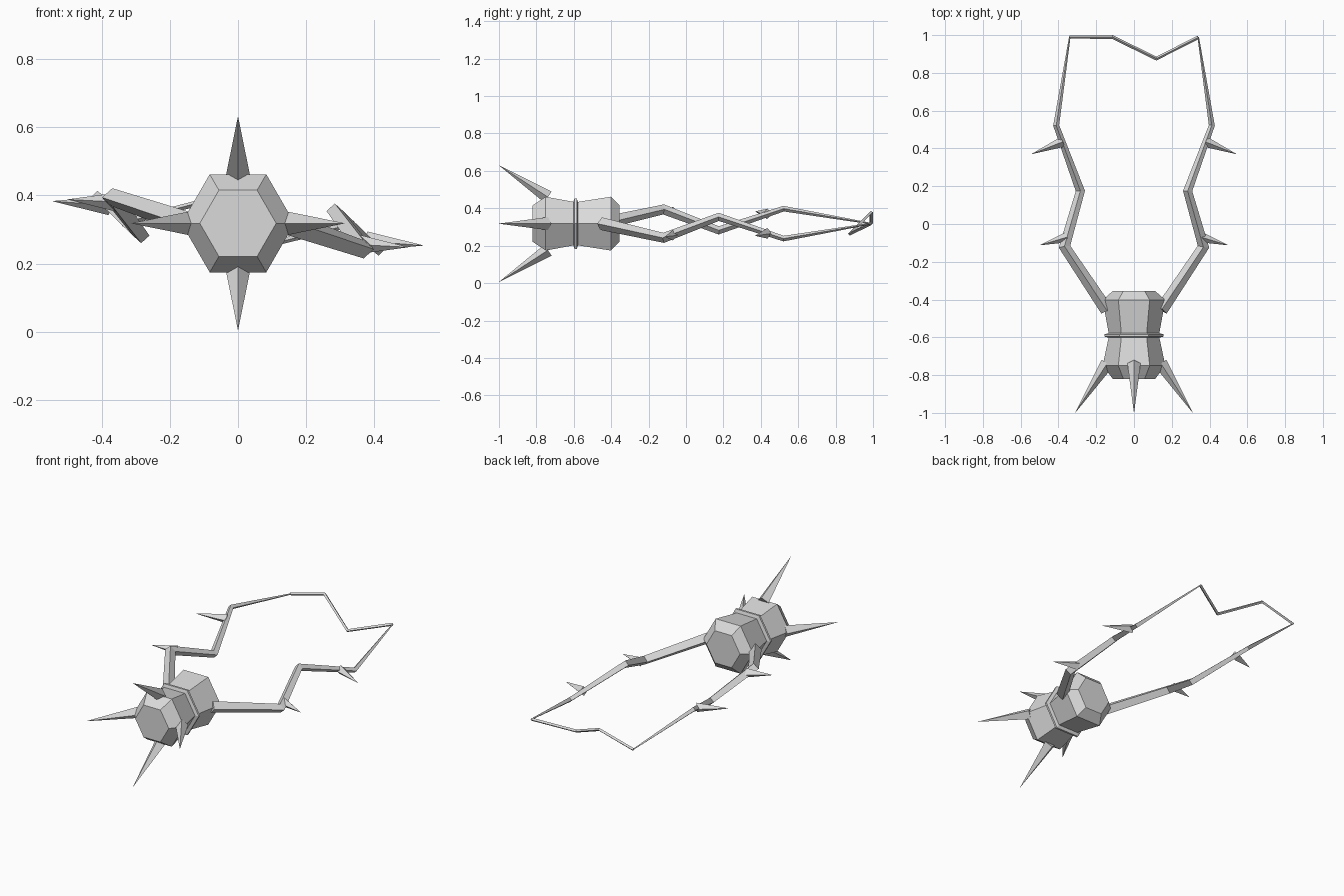
import bpy, bmesh, math
from mathutils import Vector

if "Cube" in bpy.data.objects:
    bpy.data.objects.remove(bpy.data.objects["Cube"])

CZ = 0.318  # height of the body axis

grey = bpy.data.materials.new("plain grey")
grey.diffuse_color = (0.7, 0.7, 0.7, 1)
grey.use_nodes = True
grey.node_tree.nodes["Principled BSDF"].inputs["Base Color"].default_value = grey.diffuse_color


def loft(name, rings, cap=True):
    """Skin a list of equal-length point rings into a flat-shaded object."""
    bm = bmesh.new()
    rows = [[bm.verts.new(p) for p in r] for r in rings]
    n = len(rows[0])
    for a, b in zip(rows, rows[1:]):
        for i in range(n):
            j = (i + 1) % n
            bm.faces.new((a[i], a[j], b[j], b[i]))
    if cap:
        bm.faces.new(rows[0])
        bm.faces.new(rows[-1])
    bmesh.ops.recalc_face_normals(bm, faces=bm.faces)
    me = bpy.data.meshes.new(name)
    bm.to_mesh(me)
    bm.free()
    me.materials.append(grey)
    ob = bpy.data.objects.new(name, me)
    bpy.context.collection.objects.link(ob)
    return ob


def hex_lathe(name, profile):
    """Six-sided turning around the y axis; profile = (y, radius)."""
    ang = [math.radians(60 * i) for i in range(6)]
    loft(name, [[(r * math.cos(a), y, CZ + r * math.sin(a)) for a in ang]
                for y, r in profile])


def sweep(name, path, radii):
    """Tapering diamond-section tube along a path with mitred corners."""
    pts = [Vector(p) for p in path]
    rings = []
    for i, (p, r) in enumerate(zip(pts, radii)):
        din = (p - pts[i - 1]).normalized() if i else None
        dout = (pts[i + 1] - p).normalized() if i < len(pts) - 1 else None
        t = ((din or dout) + (dout or din)).normalized()
        side = t.cross(Vector((0, 0, 1))).normalized()
        up = side.cross(t)
        miter = 1 / max(0.6, t.dot(din or dout))
        rings.append([p + side * r * miter, p + up * r,
                      p - side * r * miter, p - up * r])
    loft(name, rings)


def turn(p, s):
    """Half turn about the body axis when s is -1."""
    return (s * p[0], p[1], CZ + s * p[2])


# Body with pinched waist, and the band around it
hex_lathe("body", [(-0.82, 0.112), (-0.75, 0.166), (-0.59, 0.132),
                   (-0.402, 0.166), (-0.355, 0.112)])
hex_lathe("waist_band", [(-0.602, 0.135), (-0.596, 0.156),
                         (-0.584, 0.156), (-0.578, 0.135)])

# Four forward spikes
for i, side in enumerate(("right", "top", "left", "bottom")):
    a = i * math.pi / 2
    c, s = round(math.cos(a)), round(math.sin(a))
    sweep("spike_" + side,
          [(0.142 * c, -0.738, CZ + 0.142 * s), (0.312 * c, -1.0, CZ + 0.312 * s)],
          [0.035, 0.0005])

# Zigzag arms with thorns (z given relative to the axis)
arm = [(0.145, -0.455, 0), (0.368, -0.12, -0.076), (0.284, 0.175, 0.036),
       (0.412, 0.522, -0.08), (0.34, 0.99, 0)]
thorns = [((0.355, -0.07, -0.062), (0.498, -0.112, -0.07)),
          ((0.378, 0.435, -0.052), (0.543, 0.37, -0.065))]
for s, side in ((1, "right"), (-1, "left")):
    sweep("arm_" + side, [turn(p, s) for p in arm],
          [0.034, 0.027, 0.022, 0.015, 0.004])
    for k, (base, tip) in enumerate(thorns):
        sweep(f"thorn_{side}_{k + 1}", [turn(base, s), turn(tip, s)],
              [0.028, 0.0005])

# Zigzag strand joining the arm ends
sweep("end_strand", [(-0.342, 0.99, CZ), (-0.115, 0.99, CZ + 0.06),
                     (0.118, 0.876, CZ - 0.055), (0.34, 0.988, CZ)],
      [0.009] * 4)
